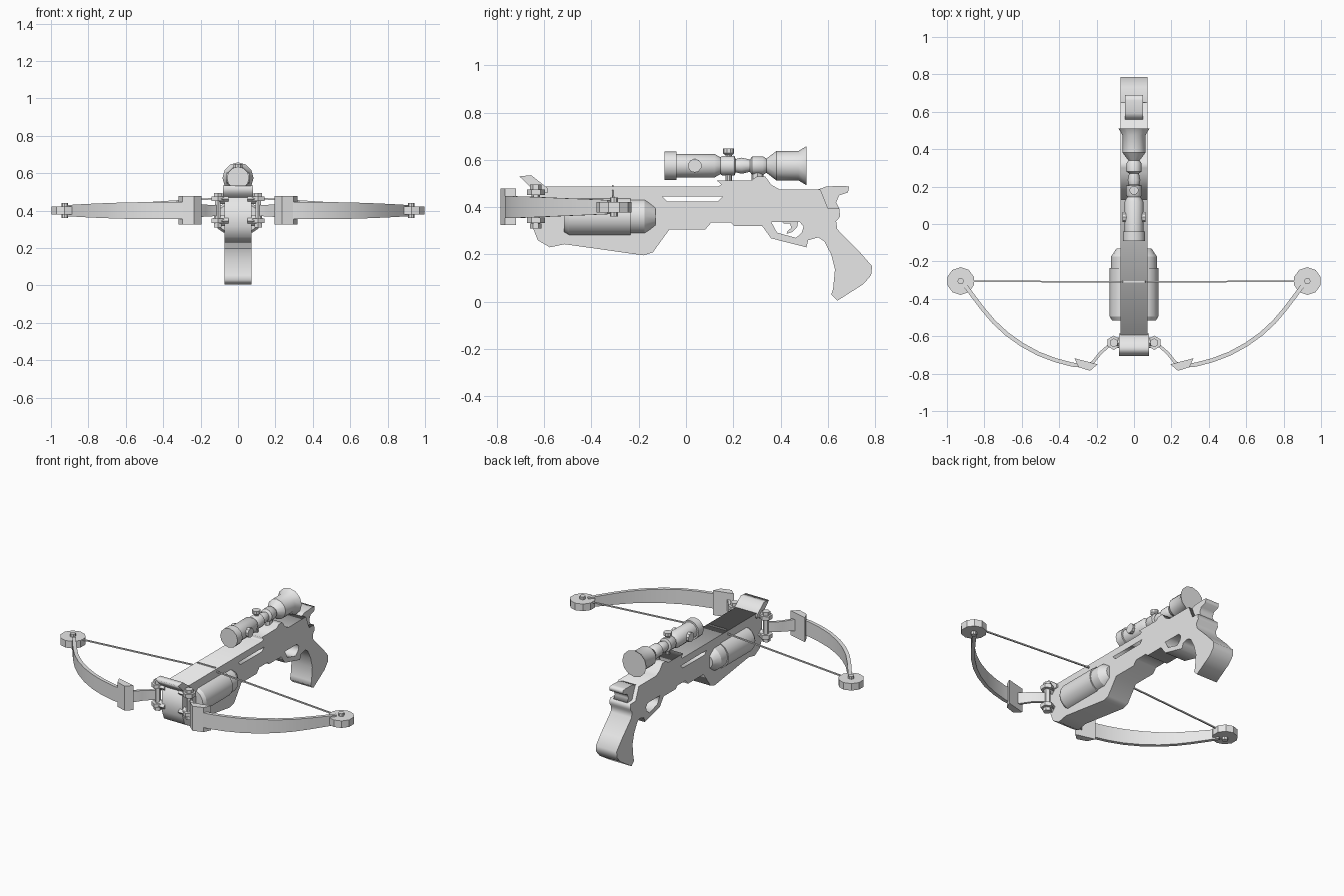
import bpy, bmesh, math
from mathutils import Vector

if "Cube" in bpy.data.objects:
    bpy.data.objects.remove(bpy.data.objects["Cube"])

grey = bpy.data.materials.new("light_grey")
grey.diffuse_color = (0.8, 0.8, 0.8, 1)
grey.use_nodes = True
grey.node_tree.nodes["Principled BSDF"].inputs["Base Color"].default_value = grey.diffuse_color


def finish(ob, mirror=False, smooth=0):
    ob.data.materials.clear()
    ob.data.materials.append(grey)
    bpy.ops.object.select_all(action='DESELECT')
    ob.select_set(True)
    bpy.context.view_layer.objects.active = ob
    if smooth:
        bpy.ops.object.shade_smooth_by_angle(angle=math.radians(smooth))
    if mirror:
        ob.modifiers.new("mirror", 'MIRROR')
    return ob


def from_bmesh(name, bm, **kw):
    bmesh.ops.recalc_face_normals(bm, faces=bm.faces)
    me = bpy.data.meshes.new(name)
    bm.to_mesh(me)
    bm.free()
    ob = bpy.data.objects.new(name, me)
    bpy.context.collection.objects.link(ob)
    return finish(ob, **kw)


def side_plate(name, half, *outlines):
    """Side outline in (y, z), with optional holes, given a width across x."""
    cu = bpy.data.curves.new(name, 'CURVE')
    cu.dimensions, cu.fill_mode, cu.extrude = '2D', 'BOTH', half
    for pts in outlines:
        sp = cu.splines.new('POLY')
        sp.points.add(len(pts) - 1)
        for p, (y, z) in zip(sp.points, pts):
            p.co = (y, z, 0, 1)
        sp.use_cyclic_u = True
    ob = bpy.data.objects.new(name, cu)
    bpy.context.collection.objects.link(ob)
    ob.rotation_euler = (math.pi / 2, 0, math.pi / 2)
    bpy.ops.object.select_all(action='DESELECT')
    ob.select_set(True)
    bpy.context.view_layer.objects.active = ob
    bpy.ops.object.convert(target='MESH')
    return finish(bpy.context.view_layer.objects.active)


def loft(name, rings, **kw):
    bm = bmesh.new()
    rs = [[bm.verts.new(v) for v in r] for r in rings]
    n = len(rs[0])
    for a, b in zip(rs, rs[1:]):
        for i in range(n):
            j = (i + 1) % n
            bm.faces.new((a[i], a[j], b[j], b[i]))
    bm.faces.new(rs[0])
    bm.faces.new(rs[-1])
    return from_bmesh(name, bm, **kw)


def lathe(name, profile, centre, axis, sides=12, **kw):
    """Turn (position, radius) pairs about an axis through the centre."""
    d, c = Vector(axis), Vector(centre)
    u = Vector((0, 0, 1)) if abs(d.z) < 0.5 else Vector((0, 1, 0))
    v = d.cross(u)
    rings = []
    for t, r in profile:
        rings.append([c + d * t + r * (math.cos(a) * u + math.sin(a) * v)
                      for a in (2 * math.pi * i / sides for i in range(sides))])
    return loft(name, rings, **kw)


def strip(name, stations, thick, **kw):
    """Upright band following (x, y, z centre, half height) stations."""
    rings = []
    for i, (x, y, z, h) in enumerate(stations):
        a, b = stations[max(i - 1, 0)], stations[min(i + 1, len(stations) - 1)]
        n = Vector((a[1] - b[1], b[0] - a[0], 0)).normalized() * thick / 2
        p, up = Vector((x, y, z)), Vector((0, 0, h))
        rings.append([p + n + up, p - n + up, p - n - up, p + n - up])
    return loft(name, rings, **kw)


# Stock with pistol grip, side slot and trigger opening
stock = [(-.648, .487), (.135, .487), (.15, .495), (.13, .513), (.277, .513), (.3, .53),
         (.335, .53), (.36, .495), (.395, .475), (.568, .475), (.6, .395), (.648, .395),
         (.652, .36), (.635, .34), (.64, .306), (.732, .213), (.787, .15), (.783, .112),
         (.75, .074), (.64, .004), (.614, .03), (.622, .053), (.63, .137), (.614, .2),
         (.585, .255), (.56, .272), (.517, .26), (.509, .23), (.36, .268), (.323, .319),
         (.205, .319), (.19, .335), (.107, .335), (.082, .306), (-.07, .306), (-.14, .209),
         (-.18, .196), (-.513, .243), (-.576, .23), (-.627, .26), (-.648, .314)]
slot = [(-.1, .445), (.155, .445), (.135, .424), (-.08, .424)]
opening = [(.36, .338), (.48, .338), (.497, .318), (.49, .292), (.465, .27), (.385, .292)]
side_plate("stock", .072, stock, slot, opening)
side_plate("trigger", .016, [(.4, .345), (.475, .345), (.47, .315), (.45, .295), (.425, .287),
                             (.428, .297), (.445, .312), (.44, .33), (.415, .33)])
side_plate("rear_hammer", .047, [(.56, .475), (.593, .487), (.66, .49), (.69, .487), (.685, .462),
                                 (.648, .45), (.635, .42), (.648, .394), (.58, .394)])
side_plate("front_sight_ramp", .08, [(-.705, .53), (-.655, .535), (-.585, .48), (-.585, .46),
                                     (-.64, .46), (-.66, .487)])

# Round canisters on both sides of the stock
lathe("side_canister", [(-.515, .07), (-.495, .082), (-.235, .082), (-.235, .075),
                        (-.175, .075), (-.13, .045)],
      (.048, 0, .36), (0, 1, 0), 16, mirror=True, smooth=30)

# Limb hinges: bracket lugs and vertical bolts
for z in (.345, .463):
    lathe("hinge_collar", [(-.012, .038), (.012, .038)], (.108, -.635, z), (0, 0, 1), 6, mirror=True)
    lathe("hinge_lug", [(.05, .028), (.1, .028)], (0, -.635, z), (1, 0, 0), 4, mirror=True)
lathe("hinge_bolt", [(.31, .024), (.33, .024), (.33, .018), (.475, .018), (.475, .024), (.495, .024)],
      (.108, -.635, 0), (0, 0, 1), 6, mirror=True)

# Bow limbs: inner link, clamp block and curved outer limb
strip("inner_limb", [(.1, -.63, .4, .03), (.14, -.655, .4, .03), (.18, -.69, .4, .032),
                     (.22, -.74, .4, .035), (.26, -.76, .4, .038)], .016, mirror=True, smooth=30)
clamp = [(.195, -.75), (.318, -.718), (.297, -.765), (.235, -.785)]
loft("limb_clamp", [[(x, y, z) for x, y in clamp] for z in (.325, .478)], mirror=True)
path = [(.27, -.757), (.33, -.752), (.42, -.728), (.51, -.694), (.6, -.645), (.68, -.588),
        (.75, -.523), (.81, -.452), (.86, -.386), (.905, -.325)]
strip("outer_limb", [(x, y, .4, .046 - .016 * max(0, (x - .4) / .5) ** 2) for x, y in path],
      .022, mirror=True, smooth=30)

# Cam wheels with pins, and the string
lathe("cam_wheel", [(.378, .074), (.422, .074)], (.927, -.305, 0), (0, 0, 1), 10, mirror=True)
lathe("cam_pin", [(.36, .017), (.44, .017)], (.927, -.305, 0), (0, 0, 1), 8, mirror=True)
strip("bow_string", [(-.9, -.305, .415, .004), (-.07, -.31, .468, .004), (-.06, -.31, .489, .004),
                     (.06, -.31, .489, .004), (.07, -.31, .468, .004), (.9, -.305, .415, .004)], .008)

# Telescopic sight
scope_z = .575
lathe("scope_tube", [(-.09, .06), (-.04, .06), (-.04, .05), (.12, .05), (.145, .036), (.155, .042),
                     (.205, .042), (.21, .028), (.235, .034), (.27, .026), (.28, .04), (.325, .04),
                     (.34, .03), (.382, .062), (.475, .062), (.51, .083)],
      (0, 0, scope_z), (0, 1, 0), 12, smooth=35)
lathe("scope_side_knobs", [(-.062, .029), (.062, .029)], (0, .037, scope_z), (1, 0, 0), 10)
lathe("scope_turret", [(.505, .014), (.54, .014), (.62, .014), (.628, .024), (.648, .024)],
      (0, .18, 0), (0, 0, 1), 10)
lathe("scope_rear_mount", [(.51, .026), (.56, .026)], (0, .302, 0), (0, 0, 1), 8)
